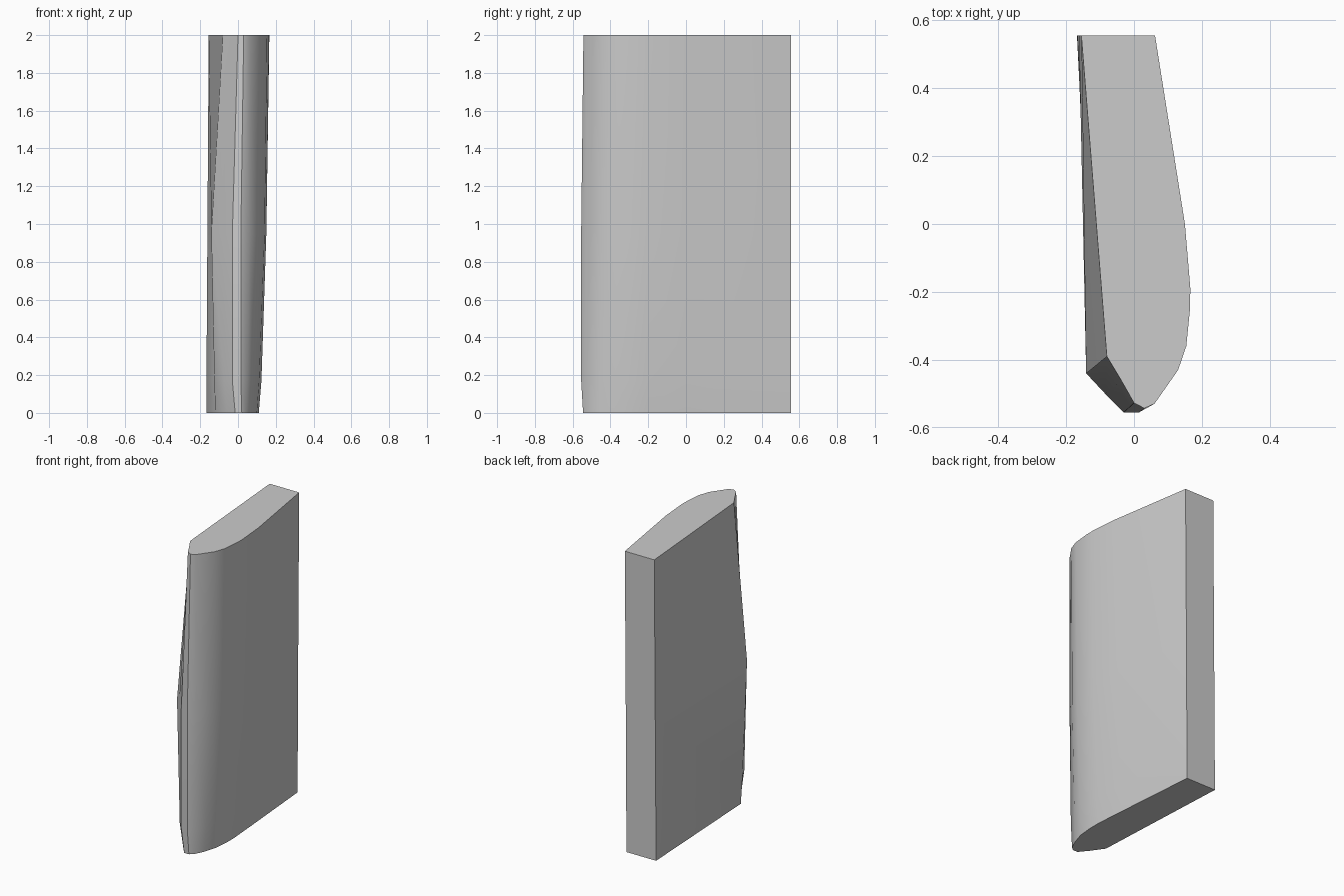
import bpy, bmesh

if "Cube" in bpy.data.objects:
    bpy.data.objects.remove(bpy.data.objects["Cube"])

# Cross-sections of the blade, from back left round the right side and nose to the left corner
sections = [
    (0.0, [(-.168, .555), (.05, .555), (.095, 0), (.11, -.2), (.11, -.28), (.10, -.38),
           (.075, -.46), (.045, -.525), (.02, -.545), (-.015, -.545), (-.06, -.49), (-.12, -.405)]),
    (0.17, [(-.167, .555), (.051, .555), (.112, 0), (.124, -.2), (.124, -.27), (.112, -.375),
            (.085, -.455), (.05, -.53), (.015, -.555), (-.03, -.555), (-.072, -.51), (-.125, -.415)]),
    (0.95, [(-.162, .555), (.055, .555), (.138, 0), (.15, -.2), (.15, -.26), (.141, -.365),
            (.115, -.44), (.06, -.53), (.015, -.555), (-.03, -.555), (-.085, -.50), (-.141, -.44)]),
    (2.0, [(-.155, .555), (.062, .555), (.15, 0), (.166, -.19), (.165, -.25), (.154, -.36),
           (.13, -.43), (.06, -.53), (.03, -.543), (0, -.527), (-.038, -.46), (-.08, -.39)]),
]

# Loft the sections into one closed solid
bm = bmesh.new()
rings = [[bm.verts.new((x, y, z)) for x, y in pts] for z, pts in sections]
n = len(rings[0])
for low, high in zip(rings, rings[1:]):
    for i in range(n):
        j = (i + 1) % n
        bm.faces.new((low[i], low[j], high[j], high[i]))
bm.faces.new(rings[0])
bm.faces.new(rings[-1])
bmesh.ops.recalc_face_normals(bm, faces=bm.faces)

mesh = bpy.data.meshes.new("tapered_blade")
bm.to_mesh(mesh)
bm.free()
blade = bpy.data.objects.new("tapered_blade", mesh)
bpy.context.collection.objects.link(blade)

# Smooth the rounded nose, keep the end and back edges sharp
bpy.context.view_layer.objects.active = blade
blade.select_set(True)
bpy.ops.object.shade_smooth_by_angle(angle=0.52)
